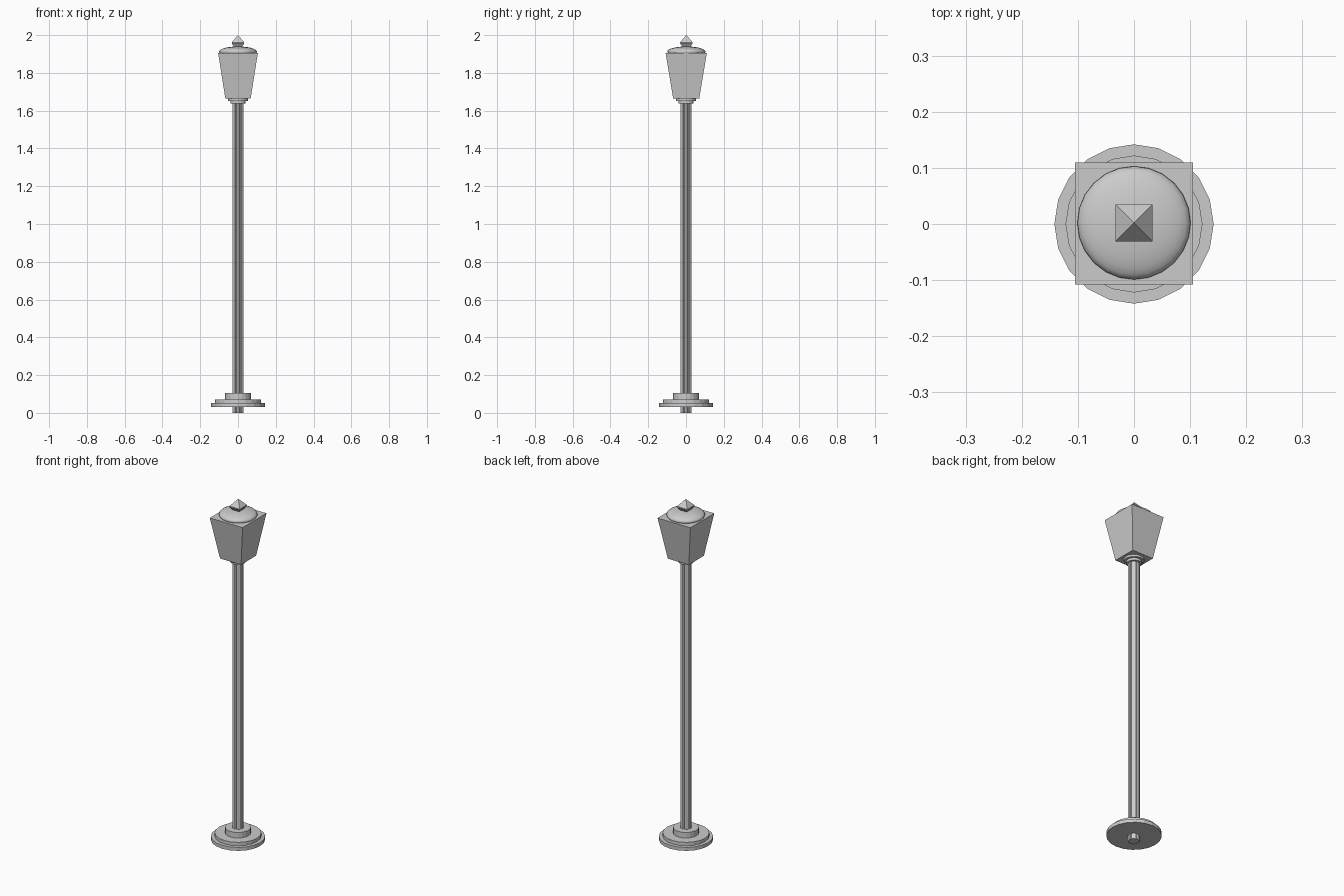
import bpy, bmesh, math

if "Cube" in bpy.data.objects:
    bpy.data.objects.remove(bpy.data.objects["Cube"])


def make(name, rings, smooth=False):
    """Loft a stack of equal-length point rings and cap both ends."""
    bm = bmesh.new()
    loops = [[bm.verts.new(p) for p in ring] for ring in rings]
    n = len(loops[0])
    for a, b in zip(loops, loops[1:]):
        for i in range(n):
            j = (i + 1) % n
            bm.faces.new((a[i], a[j], b[j], b[i]))
    bm.faces.new(loops[0][::-1])
    bm.faces.new(loops[-1])
    bmesh.ops.remove_doubles(bm, verts=bm.verts, dist=1e-5)
    bmesh.ops.recalc_face_normals(bm, faces=bm.faces)
    for f in bm.faces:
        f.smooth = smooth
    me = bpy.data.meshes.new(name)
    bm.to_mesh(me)
    bm.free()
    ob = bpy.data.objects.new(name, me)
    bpy.context.collection.objects.link(ob)
    return ob


def circle(r, z, n, cy=0.0):
    return [(r * math.cos(2 * math.pi * i / n),
             cy + r * math.sin(2 * math.pi * i / n), z) for i in range(n)]


def square(hx, hy, z, cy=0.0):
    return [(sx * hx, cy + sy * hy, z)
            for sx, sy in ((-1, -1), (1, -1), (1, 1), (-1, 1))]


def fluted(z, n=8):
    # each flute: two ridge points, two groove points
    pts = []
    for i in range(n):
        for f, r in ((-0.28, 0.03), (0.28, 0.03), (0.4, 0.025), (0.6, 0.025)):
            a = 2 * math.pi * (i + f) / n
            pts.append((r * math.cos(a), r * math.sin(a), z))
    return pts


# grooved pole
make("pole", [fluted(0), fluted(1.65)])

# stepped foot and the two collars under the lantern
for name, r, z0, z1, n in (("foot_lower", 0.142, 0.032, 0.052, 20),
                           ("foot_middle", 0.122, 0.052, 0.072, 20),
                           ("foot_upper", 0.068, 0.072, 0.104, 20),
                           ("collar_lower", 0.04, 1.638, 1.652, 20),
                           ("collar_upper", 0.053, 1.652, 1.668, 20)):
    make(name, [circle(r, z0, n), circle(r, z1, n)])

# tapered square lantern
make("lantern", [square(0.067, 0.069, 1.664, 0.001),
                 square(0.105, 0.109, 1.904, 0.001)])

# flattened dome cap
dome = []
for k in range(9):
    t = math.radians(-15 + 103 * k / 8)
    dome.append(circle(0.101 * math.cos(t), 1.912 + 0.028 * math.sin(t), 24, 0.002))
make("dome_cap", dome, smooth=True).data.polygons[-2].use_smooth = False

# pointed finial
make("finial", [square(0.018, 0.018, 1.935, 0.002),
                square(0.033, 0.033, 1.956, 0.002),
                square(0.033, 0.033, 1.962, 0.002),
                square(0.0005, 0.0005, 2.0, 0.002)])
